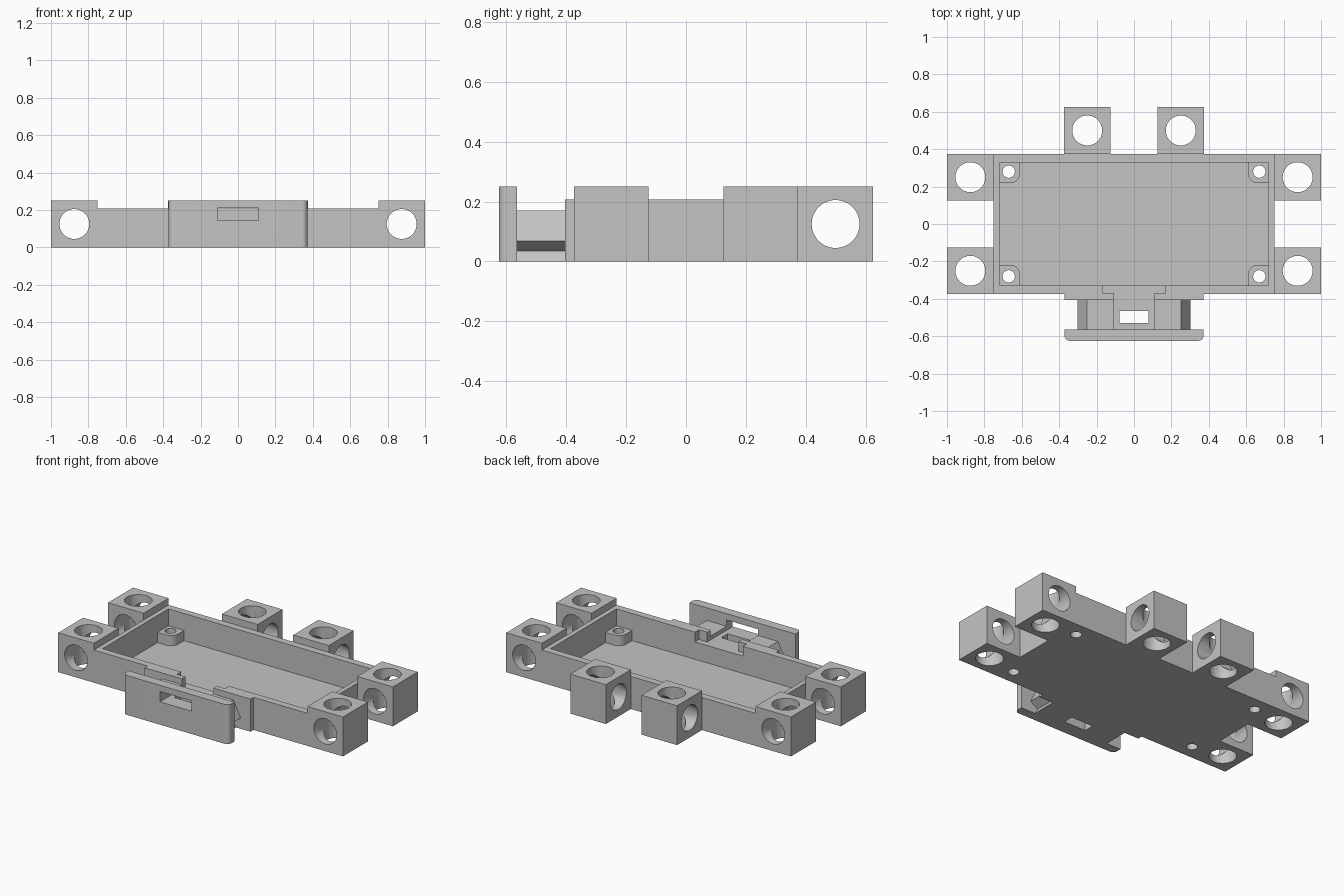
import bpy
import bmesh
import math

default = bpy.data.objects.get("Cube")
if default:
    bpy.data.objects.remove(default, do_unlink=True)

GREY = (0.55, 0.55, 0.55, 1.0)
grey = bpy.data.materials.new("plain_grey")
grey.use_nodes = True
grey.diffuse_color = GREY
grey.node_tree.nodes["Principled BSDF"].inputs["Base Color"].default_value = GREY


def prism(name, points, low, high, axis="z"):
    """Extrude an outline from low to high; axis y takes (x, z) points, axis x takes (y, z)."""
    place = {"z": lambda p, h: (p[0], p[1], h),
             "y": lambda p, h: (p[0], h, p[1]),
             "x": lambda p, h: (h, p[0], p[1])}[axis]
    bm = bmesh.new()
    ends = [[bm.verts.new(place(p, h)) for p in points] for h in (low, high)]
    bm.faces.new(ends[0])
    bm.faces.new(ends[1])
    n = len(points)
    for i in range(n):
        j = (i + 1) % n
        bm.faces.new((ends[0][i], ends[0][j], ends[1][j], ends[1][i]))
    bmesh.ops.recalc_face_normals(bm, faces=bm.faces)
    mesh = bpy.data.meshes.new(name)
    bm.to_mesh(mesh)
    bm.free()
    mesh.materials.append(grey)
    obj = bpy.data.objects.new(name, mesh)
    bpy.context.collection.objects.link(obj)
    return obj


def box(name, x, y, z):
    return prism(name, [(x[0], y[0]), (x[1], y[0]), (x[1], y[1]), (x[0], y[1])], *z)


def arc(cx, cy, r, start, end, steps):
    turns = [math.radians(start + (end - start) * i / steps) for i in range(steps + 1)]
    return [(cx + r * math.cos(t), cy + r * math.sin(t)) for t in turns]


def drill(a, b, r, low, high, axis):
    return prism("drill", arc(a, b, r, 0, 360, 48)[:-1], low, high, axis)


def cut(obj, *cutters):
    """Subtract the cutters, then remove them."""
    bpy.context.view_layer.objects.active = obj
    for cutter in cutters:
        cutter.hide_render = True
        mod = obj.modifiers.new("cut", "BOOLEAN")
        mod.operation, mod.solver, mod.object = "DIFFERENCE", "EXACT", cutter
        bpy.ops.object.modifier_apply(modifier=mod.name)
        bpy.data.objects.remove(cutter, do_unlink=True)


def smooth(obj):
    bpy.ops.object.select_all(action="DESELECT")
    obj.select_set(True)
    bpy.context.view_layer.objects.active = obj
    bpy.ops.object.shade_smooth_by_angle(angle=math.radians(30))


SIDES = (-1, 1)
CORNERS = [(sx, sy) for sx in SIDES for sy in SIDES]
FLOOR, RIM, SILL = 0.035, 0.207, 0.145

# Open tray with a stepped port notch in its front wall
tray = box("tray", (-0.75, 0.75), (-0.375, 0.375), (0, RIM))
cut(tray,
    box("hollow", (-0.72, 0.72), (-0.33, 0.33), (FLOOR, 0.4)),
    box("port_step", (-0.168, 0.168), (-0.37, -0.3), (SILL, 0.4)),
    box("port_gap", (-0.11, 0.11), (-0.5, -0.3), (SILL, 0.4)),
    *[drill(sx * 0.67, sy * 0.28, 0.033, -0.1, 0.4, "z") for sx, sy in CORNERS])
smooth(tray)

# Screw posts in the tray corners
for sx, sy in CORNERS:
    outline = [(0.72, 0.33), (0.61, 0.33)] + arc(0.66, 0.27, 0.05, 180, 270, 10) + [(0.72, 0.22)]
    post = prism("screw_post", [(sx * x, sy * y) for x, y in outline], FLOOR, 0.1)
    cut(post, drill(sx * 0.67, sy * 0.28, 0.033, -0.1, 0.4, "z"))
    smooth(post)


def lug(name, cx, cy, cross_axis):
    """Cube drilled upright and once more across."""
    h = 0.125
    obj = box(name, (cx - h, cx + h), (cy - h, cy + h), (0, 0.25))
    along, across = (cy, cx) if cross_axis == "y" else (cx, cy)
    cut(obj, drill(cx, cy, 0.08, -0.1, 0.4, "z"),
        drill(across, h, 0.08, along - 0.2, along + 0.2, cross_axis))
    smooth(obj)


# Mounting lugs at the ends and along the back
for sx, sy in CORNERS:
    lug("end_lug", sx * 0.875, sy * 0.25, "y")
for sx in SIDES:
    lug("back_lug", sx * 0.25, 0.5, "x")

# Thickened pad on the front wall
pad = box("front_pad", (-0.372, 0.372), (-0.405, -0.375), (0, RIM))
cut(pad, box("port_gap", (-0.11, 0.11), (-0.5, -0.3), (SILL, 0.4)))

# Barbed neck with a cable channel and a tie slot
half = [(0.27, 0), (0.25, FLOOR), (0.303, 0.068), (0.25, 0.17)]
neck = prism("barbed_neck", half + [(-x, z) for x, z in reversed(half)], -0.565, -0.405, "y")
cut(neck,
    box("channel", (-0.11, 0.11), (-0.7, -0.3), (SILL, 0.4)),
    box("tie_slot", (-0.078, 0.078), (-0.53, -0.465), (-0.1, 0.4)))

# Front plate with rounded corners and a port window
outline = ([(0.372, -0.565), (-0.372, -0.565)]
           + arc(-0.342, -0.595, 0.03, 180, 270, 10)
           + arc(0.342, -0.595, 0.03, 270, 360, 10))
plate = prism("front_plate", outline, 0, 0.25)
cut(plate, box("window", (-0.11, 0.11), (-0.7, -0.5), (SILL, 0.21)))
smooth(plate)
